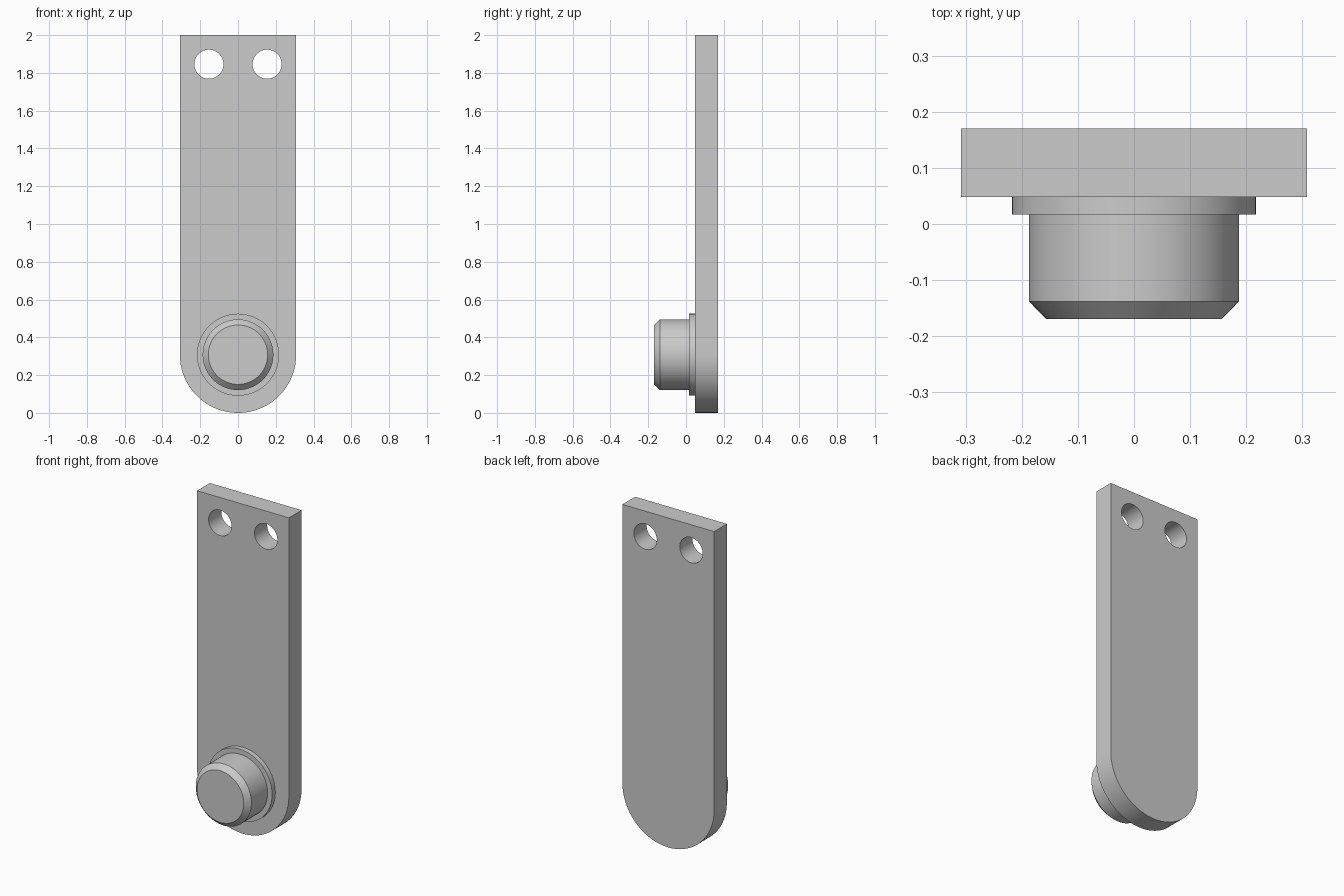
import bpy, bmesh
from math import pi, sin, cos, radians
from mathutils import Matrix

cube = bpy.data.objects.get("Cube")
if cube:
    bpy.data.objects.remove(cube, do_unlink=True)

HALF = 0.308                 # half width of the plate and radius of its round end
FRONT, BACK = 0.048, 0.17    # plate faces along y

steel = bpy.data.materials.new("light_grey_metal")
steel.use_nodes = True
colour = (0.6, 0.6, 0.6, 1)
steel.diffuse_color = colour
steel.node_tree.nodes["Principled BSDF"].inputs["Base Color"].default_value = colour


def make_object(name, bm):
    bmesh.ops.recalc_face_normals(bm, faces=bm.faces)
    mesh = bpy.data.meshes.new(name)
    bm.to_mesh(mesh)
    bm.free()
    mesh.materials.append(steel)
    obj = bpy.data.objects.new(name, mesh)
    bpy.context.collection.objects.link(obj)
    return obj


def select(obj):
    bpy.ops.object.select_all(action='DESELECT')
    obj.select_set(True)
    bpy.context.view_layer.objects.active = obj


def smooth(obj):
    select(obj)
    bpy.ops.object.shade_smooth_by_angle(angle=radians(30))


def turned(name, profile, x, z, sides=96):
    """Solid of revolution about a y axis; profile is (radius, y) pairs."""
    bm = bmesh.new()
    rings = [[bm.verts.new((x + r * cos(2 * pi * i / sides), y, z + r * sin(2 * pi * i / sides)))
              for i in range(sides)] for r, y in profile]
    for a, b in zip(rings, rings[1:]):
        for i in range(sides):
            j = (i + 1) % sides
            bm.faces.new((a[i], a[j], b[j], b[i]))
    bm.faces.new(rings[0])
    bm.faces.new(rings[-1])
    return make_object(name, bm)


# Plate: square top, half-round bottom
bm = bmesh.new()
steps = 64
outline = [(HALF, 2), (-HALF, 2)]
outline += [(HALF * cos(pi + pi * i / steps), HALF + HALF * sin(pi + pi * i / steps))
            for i in range(steps + 1)]
face = bm.faces.new([bm.verts.new((x, FRONT, z)) for x, z in outline])
side = bmesh.ops.extrude_face_region(bm, geom=[face])
bmesh.ops.translate(bm, vec=(0, BACK - FRONT, 0),
                    verts=[v for v in side["geom"] if isinstance(v, bmesh.types.BMVert)])
plate = make_object("mounting_plate", bm)

# Two mounting holes through the top of the plate
for x in (-HALF / 2, HALF / 2):
    cutter = turned("hole_cutter", [(0.077, FRONT - 0.1), (0.077, BACK + 0.1)], x, 2 - HALF / 2, 64)
    cutter.hide_render = True
    cut = plate.modifiers.new("hole", 'BOOLEAN')
    cut.operation = 'DIFFERENCE'
    cut.solver = 'EXACT'
    cut.object = cutter
    select(plate)
    bpy.ops.object.modifier_apply(modifier=cut.name)
    bpy.data.objects.remove(cutter, do_unlink=True)
smooth(plate)

# Stepped pin: shoulder, shaft and chamfered tip
pin = turned("shoulder_pin", [(0.217, FRONT), (0.217, 0.017), (0.187, 0.017),
                              (0.187, -0.138), (0.157, -0.169)], 0, HALF)
smooth(pin)
